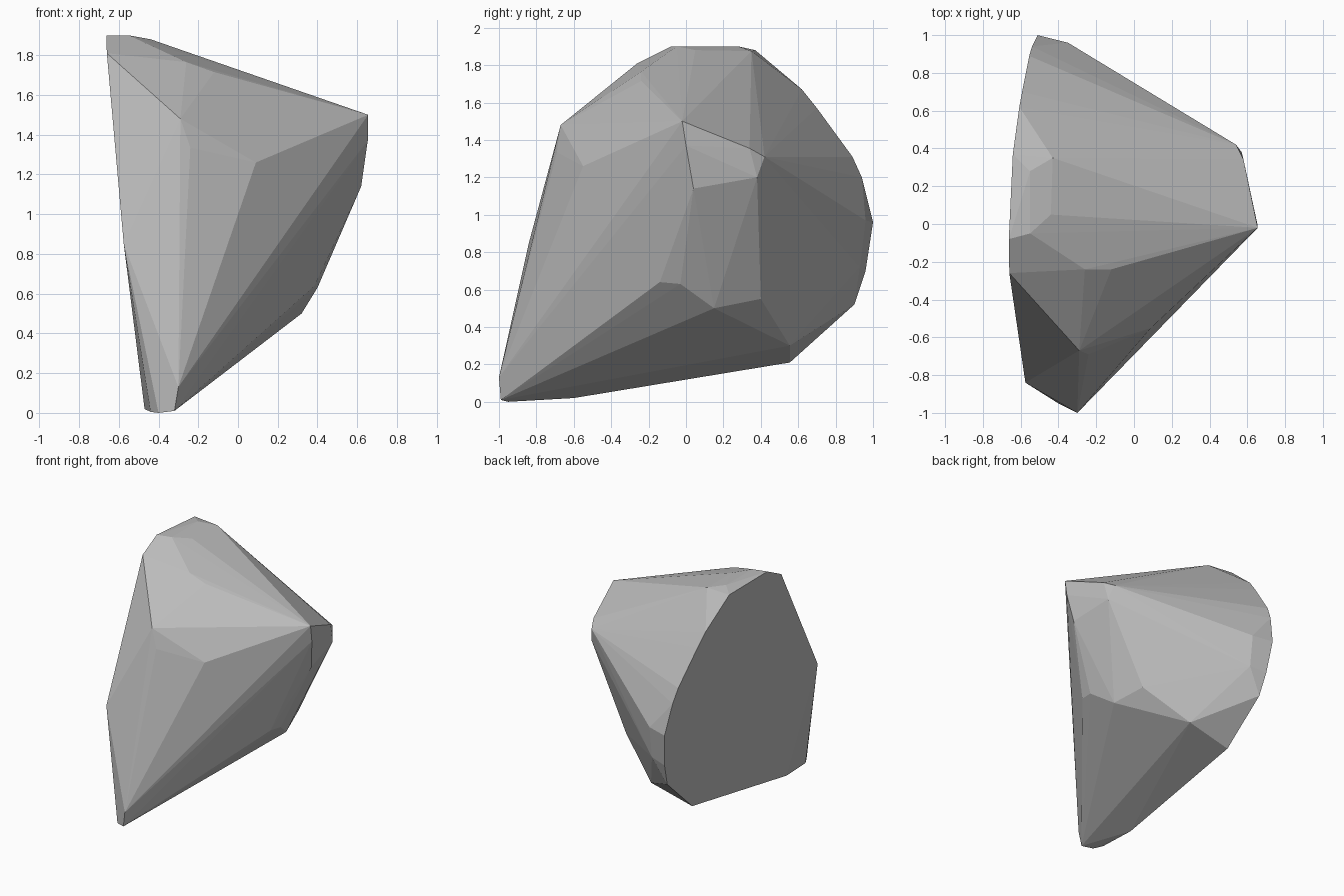
import bpy
import bmesh
import math

# Cut face on the left: one slanted plane, outlined by (y, z) pairs
def on_cut(y, z):
    return (-0.66 + 0.042 * (y + 0.26) - 0.114 * (z - 1.81), y, z)

cut_outline = [(-0.26, 1.81), (-0.84, 0.85), (-0.60, 0.02), (0.555, 0.21),
               (0.90, 0.52), (0.96, 0.70), (1.00, 0.96), (0.94, 1.20),
               (0.89, 1.31), (0.70, 1.57), (0.62, 1.67), (0.37, 1.88),
               (-0.08, 1.90)]

# Corners of the chipped outer side
crown = [(-0.55, -0.05, 1.90), (-0.44, 0.05, 1.88), (-0.43, 0.35, 1.875),
         (-0.55, 0.28, 1.90), (-0.12, -0.24, 1.715), (-0.26, -0.24, 1.765)]
front = [(-0.29, -0.67, 1.48), (-0.24, -0.69, 1.335), (0.09, -0.55, 1.26),
         (-0.30, -1.00, 0.13), (-0.32, -0.99, 0.01), (-0.40, -0.95, 0.0),
         (-0.44, -0.88, 0.005)]
right = [(0.655, -0.02, 1.50), (0.653, 0.0, 1.37), (0.62, 0.04, 1.14),
         (0.57, 0.38, 1.20), (0.58, 0.34, 1.355), (0.54, 0.42, 1.31),
         (0.385, -0.14, 0.64), (0.40, -0.03, 0.63), (0.32, 0.15, 0.50),
         (0.25, 0.40, 0.55)]
back = [(-0.08, 0.555, 0.30), (-0.35, 0.96, 0.97), (-0.35, 0.93, 0.72)]

# Rock: the hull of all corners, with nearly flat facets merged
bm = bmesh.new()
for p in [on_cut(*c) for c in cut_outline] + crown + front + right + back:
    bm.verts.new(p)
hull = bmesh.ops.convex_hull(bm, input=bm.verts)
loose = [v for v in bm.verts if not v.link_faces]
bmesh.ops.delete(bm, geom=loose, context='VERTS')
bmesh.ops.dissolve_limit(bm, angle_limit=math.radians(1), verts=bm.verts,
                         edges=bm.edges)
bmesh.ops.recalc_face_normals(bm, faces=bm.faces)

mesh = bpy.data.meshes.new("rock")
bm.to_mesh(mesh)
bm.free()
rock = bpy.data.objects.new("rock", mesh)
bpy.context.collection.objects.link(rock)

stone = bpy.data.materials.new("stone grey")
stone.diffuse_color = (0.5, 0.5, 0.5, 1)
mesh.materials.append(stone)
